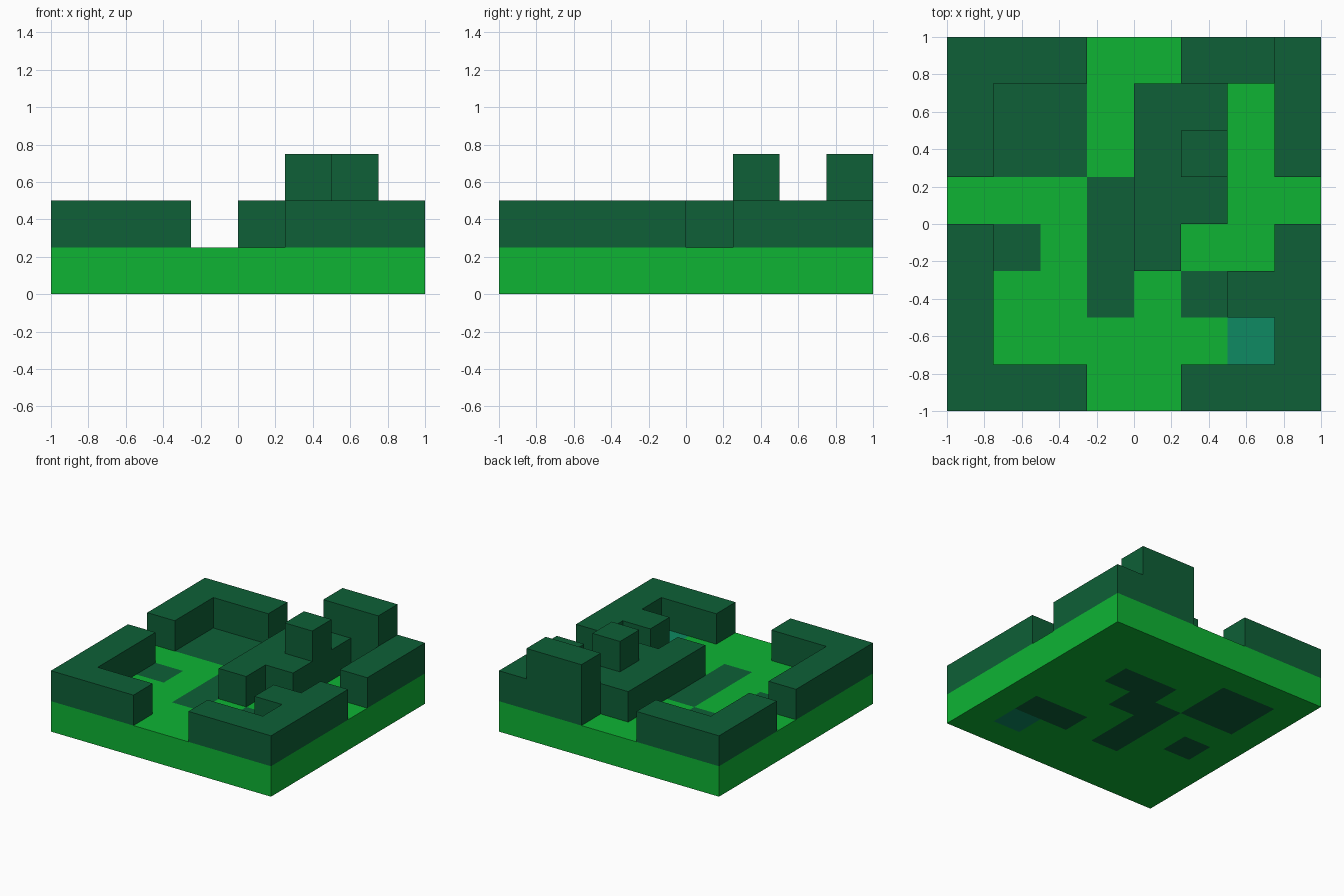
import bpy
import bmesh

cube = bpy.data.objects.get("Cube")
if cube:
    bpy.data.objects.remove(cube, do_unlink=True)


def material(name, rgb):
    m = bpy.data.materials.new(name)
    m.use_nodes = True
    m.diffuse_color = (*rgb, 1)
    bsdf = next(n for n in m.node_tree.nodes if n.type == 'BSDF_PRINCIPLED')
    bsdf.inputs["Base Color"].default_value = (*rgb, 1)
    return m


GRASS = material("grass green", (0.0044, 0.456, 0.034))
HEDGE = material("hedge green", (0.0044, 0.117, 0.038))
TEAL = material("teal", (0.0044, 0.254, 0.122))


def finish(name, bm, mats):
    bmesh.ops.recalc_face_normals(bm, faces=bm.faces)
    mesh = bpy.data.meshes.new(name)
    bm.to_mesh(mesh)
    bm.free()
    for m in mats:
        mesh.materials.append(m)
    obj = bpy.data.objects.new(name, mesh)
    bpy.context.collection.objects.link(obj)
    return obj


def extrude_up(bm, faces, height):
    new = bmesh.ops.extrude_face_region(bm, geom=faces)["geom"]
    verts = [v for v in new if isinstance(v, bmesh.types.BMVert)]
    bmesh.ops.translate(bm, verts=verts, vec=(0, 0, height))


def block(name, outline, z0, z1):
    """Vertical prism over a floor outline."""
    bm = bmesh.new()
    face = bm.faces.new([bm.verts.new((x, y, z0)) for x, y in outline])
    extrude_up(bm, [face], z1 - z0)
    return finish(name, bm, [HEDGE])


def rect(x0, y0, x1, y1):
    return [(x0, y0), (x1, y0), (x1, y1), (x0, y1)]


# Base slab: 8 x 8 cells, with dark and teal cells showing above and below
PATCHES = [
    (-0.75, 0.25, -0.25, 0.75, 1),
    (-0.75, -0.25, -0.5, 0, 1),
    (-0.25, -0.5, 0, 0.25, 1),
    (0, 0, 0.25, 0.5, 1),
    (0.25, 0.25, 0.5, 0.5, 1),
    (0.25, -0.5, 0.75, -0.25, 1),
    (0.5, -0.75, 0.75, -0.5, 2),
]
bm = bmesh.new()
bmesh.ops.create_grid(bm, x_segments=8, y_segments=8, size=1)
extrude_up(bm, bm.faces[:], 0.25)
bm.normal_update()
for f in bm.faces:
    c = f.calc_center_median()
    if abs(f.normal.z) > 0.5:
        for x0, y0, x1, y1, index in PATCHES:
            if x0 < c.x < x1 and y0 < c.y < y1:
                f.material_index = index
finish("base", bm, [GRASS, HEDGE, TEAL])

# Corner hedges
block("front_left_hedge", [(0.25, -1), (1, -1), (1, 0), (0.75, 0), (0.75, -0.25),
                           (0.5, -0.25), (0.5, -0.5), (0.75, -0.5),
                           (0.75, -0.75), (0.25, -0.75)], 0.25, 0.5)
block("front_right_hedge", [(-1, -1), (-0.25, -1), (-0.25, -0.75), (-0.75, -0.75),
                            (-0.75, 0), (-1, 0)], 0.25, 0.5)
block("back_right_hedge", [(-1, 0.25), (-0.75, 0.25), (-0.75, 0.75), (-0.25, 0.75),
                           (-0.25, 1), (-1, 1)], 0.25, 0.5)
block("back_left_hedge", rect(0.75, 0.25, 1, 1), 0.25, 0.5)
block("tall_back_hedge", rect(0.25, 0.75, 0.75, 1), 0.25, 0.75)

# Centre hedge with a raised cube
block("centre_hedge", [(0, -0.25), (0.25, -0.25), (0.25, 0), (0.5, 0),
                       (0.5, 0.75), (0, 0.75)], 0.25, 0.5)
block("centre_top", rect(0.25, 0.25, 0.5, 0.5), 0.5, 0.75)
